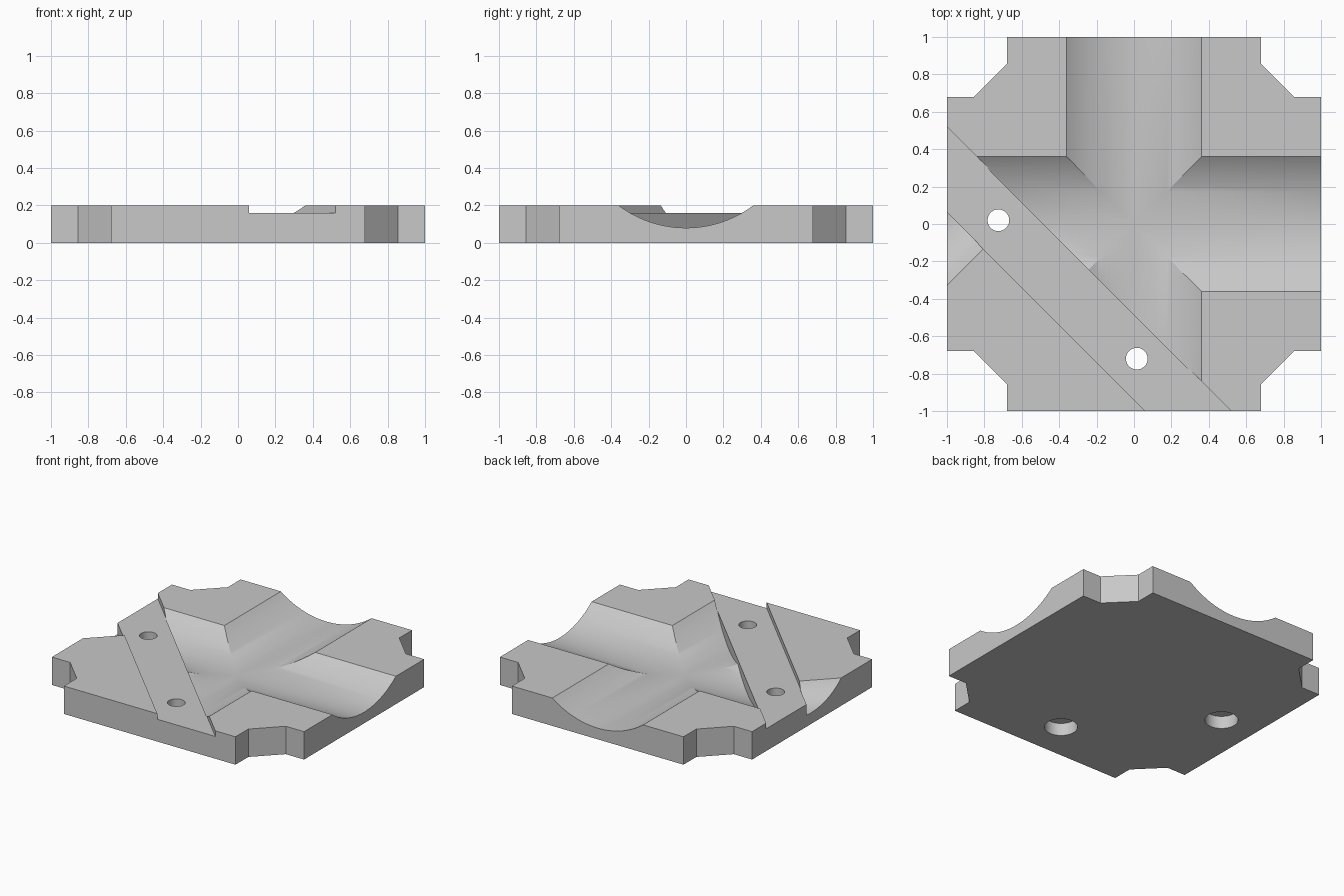
import bpy, bmesh, math
from mathutils import Matrix, Vector

cube = bpy.data.objects.get("Cube")
if cube:
    bpy.data.objects.remove(cube, do_unlink=True)

HEIGHT = 0.2
DIAGONAL = Vector((1, 1, 0)).normalized()

grey = bpy.data.materials.new("light grey")
grey.use_nodes = True
grey.diffuse_color = (0.58, 0.58, 0.58, 1)
grey.node_tree.nodes["Principled BSDF"].inputs["Base Color"].default_value = grey.diffuse_color


def add_object(name, bm):
    bmesh.ops.recalc_face_normals(bm, faces=bm.faces)
    mesh = bpy.data.meshes.new(name)
    bm.to_mesh(mesh)
    bm.free()
    mesh.materials.append(grey)
    obj = bpy.data.objects.new(name, mesh)
    bpy.context.collection.objects.link(obj)
    return obj


def cylinder(name, radius, length, matrix, sides=128, keep=None):
    """Cylinder cutter; keep = (sum of x and y, direction) trims it along the diagonal."""
    bm = bmesh.new()
    bmesh.ops.create_cone(bm, cap_ends=True, segments=sides, radius1=radius,
                          radius2=radius, depth=length, matrix=matrix)
    if keep:
        limit, side = keep
        geom = bm.verts[:] + bm.edges[:] + bm.faces[:]
        cut = bmesh.ops.bisect_plane(bm, geom=geom, plane_co=(limit / 2, limit / 2, 0),
                                     plane_no=DIAGONAL * side, clear_inner=True)
        edges = [e for e in cut["geom_cut"] if isinstance(e, bmesh.types.BMEdge)]
        bmesh.ops.contextual_create(bm, geom=edges)
    return add_object(name, bm)


def subtract(target, cutter):
    cutter.hide_render = True
    mod = target.modifiers.new("cut", "BOOLEAN")
    mod.operation = "DIFFERENCE"
    mod.solver = "EXACT"
    mod.object = cutter
    bpy.context.view_layer.objects.active = target
    bpy.ops.object.modifier_apply(modifier=mod.name)
    bpy.data.objects.remove(cutter, do_unlink=True)


# Square plate with notched corners
quarter = [(1, 0.68), (0.855, 0.68), (0.68, 0.855), (0.68, 1)]
outline = []
for turn in range(4):
    spin = Matrix.Rotation(turn * math.pi / 2, 3, "Z")
    outline += [spin @ Vector((x, y, 0)) for x, y in quarter]
bm = bmesh.new()
base = bm.faces.new([bm.verts.new(p) for p in outline])
top = bmesh.ops.extrude_face_region(bm, geom=[base])["geom"]
bmesh.ops.translate(bm, vec=(0, 0, HEIGHT),
                    verts=[v for v in top if isinstance(v, bmesh.types.BMVert)])
plate = add_object("channel_plate", bm)

# Two crossing round channels, stopped at the diagonal bar
for axis in "XY":
    place = Matrix.Translation((0, 0, 0.68)) @ Matrix.Rotation(math.pi / 2, 4, axis)
    subtract(plate, cylinder("channel_cutter", 0.6, 3, place, keep=(-0.484, 1)))

# Small round recess outside the bar
centre = Vector((-1, 1, 0)).normalized() * 0.72 + Vector((0, 0, 0.39))
tilt = DIAGONAL.to_track_quat("Z", "Y").to_matrix().to_4x4()
subtract(plate, cylinder("recess_cutter", 0.31, 4, Matrix.Translation(centre) @ tilt,
                         keep=(-0.936, -1)))

# Shallow diagonal slot across the corner
bm = bmesh.new()
place = (Matrix.Translation((-0.355, -0.355, 0.26)) @ Matrix.Rotation(-math.pi / 4, 4, "Z")
         @ Matrix.Diagonal((3, 0.46 / math.sqrt(2), 0.2, 1)))
bmesh.ops.create_cube(bm, size=1, matrix=place)
subtract(plate, add_object("slot_cutter", bm))

# Bolt holes with wider bores underneath
for x, y in ((-0.725, 0.02), (0.015, -0.72)):
    for radius, depth in ((0.058, 1), (0.108, 0.18)):
        subtract(plate, cylinder("hole_cutter", radius, depth,
                                 Matrix.Translation((x, y, 0)), sides=48))

bpy.ops.object.select_all(action="DESELECT")
plate.select_set(True)
bpy.context.view_layer.objects.active = plate
bpy.ops.object.shade_smooth_by_angle(angle=math.radians(25))
